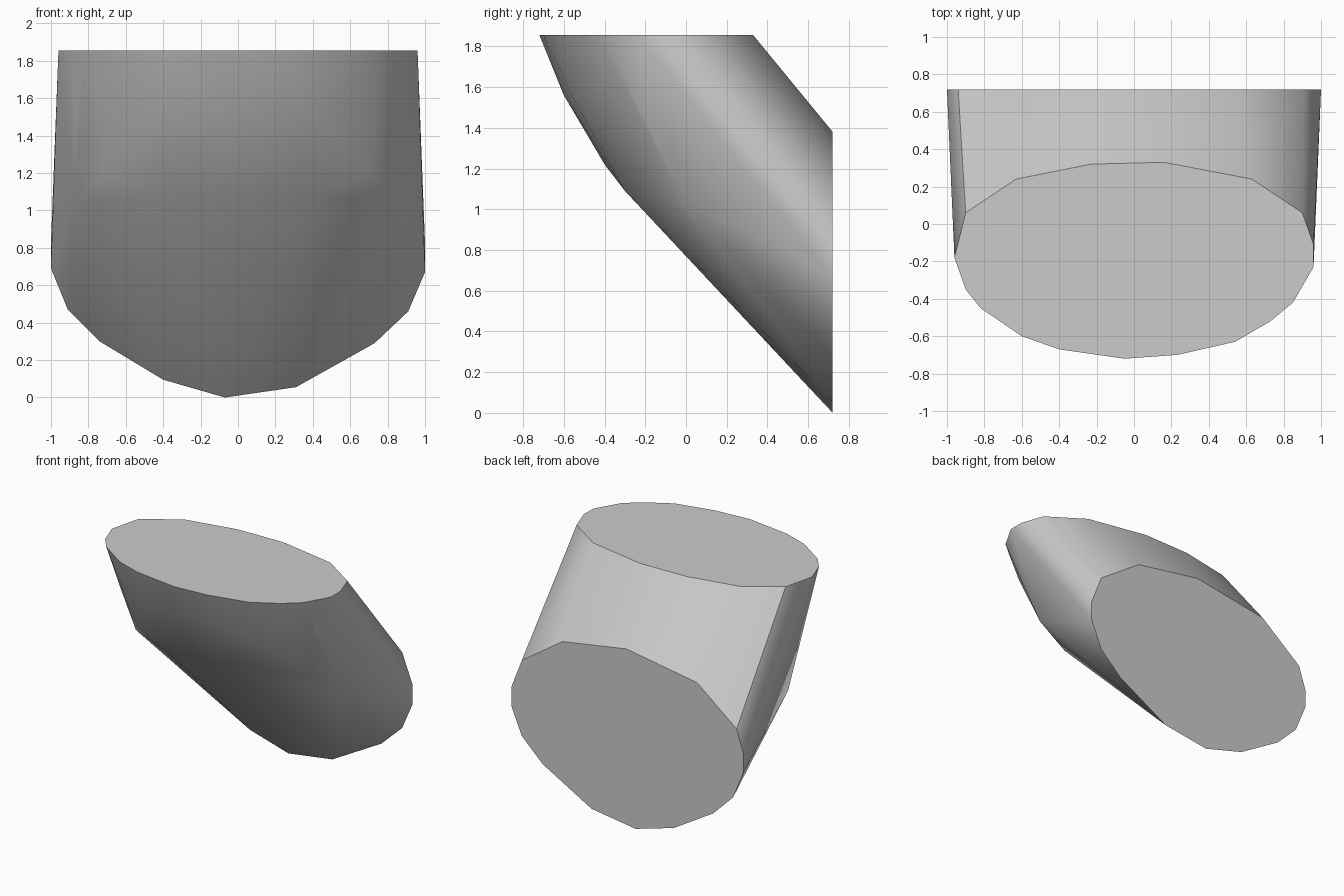
import bpy, bmesh, math

# Remove the default cube only
default_cube = bpy.data.objects.get("Cube")
if default_cube:
    bpy.data.objects.remove(default_cube, do_unlink=True)

TOP_Z, BACK_Y = 1.855, 0.72


def make_material(name, colour):
    material = bpy.data.materials.new(name)
    material.use_nodes = True
    material.diffuse_color = colour
    for node in material.node_tree.nodes:
        if node.type == 'BSDF_PRINCIPLED':
            node.inputs["Base Color"].default_value = colour
    return material


def mirrored(points):
    """Return the points together with their copies across x = 0."""
    return [(side * x, y, z) for x, y, z in points for side in (-1, 1)]


# Outline of the flat cut on top, as x and y
top_outline = [
    (-.96, -.18), (-.9, -.35), (-.82, -.45), (-.6, -.6), (-.4, -.67), (-.05, -.72),
    (.23, -.7), (.54, -.63), (.73, -.52), (.85, -.42), (.96, -.23), (.96, -.11),
    (.9, .06), (.63, .24), (.16, .33), (-.23, .32), (-.63, .24), (-.9, .06)]

# Outline of the flat cut at the back, as x and z
back_outline = [
    (-1, .69), (-.91, .47), (-.74, .3), (-.4, .095), (-.07, 0), (.31, .055),
    (.73, .29), (.91, .46), (1, .67), (1, .82), (.91, 1.05), (.56, 1.29),
    (.01, 1.38), (-.6, 1.28), (-.94, 1.01), (-1, .83)]

# Rounded nose between the two cuts: centre line, then its two flanks
nose_centre = [(0, -.6, 1.56), (0, -.4, 1.22)]
nose_flanks = mirrored([
    (.4, -.55, 1.54), (.4, -.3, 1.09), (.74, -.4, 1.59), (.72, -.2, 1.19),
    (.79, -.22, 1.36), (.87, -.2, 1.42), (.88, 0, 1.02)])

points = [(x, y, TOP_Z) for x, y in top_outline]
points += [(x, BACK_Y, z) for x, z in back_outline]
points += nose_centre + nose_flanks

# Wrap a skin around the outlines and merge the flat cuts into single faces
bm = bmesh.new()
for point in points:
    bm.verts.new(point)
hull = bmesh.ops.convex_hull(bm, input=bm.verts[:], use_existing_faces=False)
loose = [vert for vert in bm.verts if not vert.link_faces]
bmesh.ops.delete(bm, geom=loose, context='VERTS')
bmesh.ops.dissolve_limit(bm, angle_limit=math.radians(1),
                         verts=bm.verts[:], edges=bm.edges[:])
bmesh.ops.recalc_face_normals(bm, faces=bm.faces[:])

mesh = bpy.data.meshes.new("slanted_body")
bm.to_mesh(mesh)
bm.free()

body = bpy.data.objects.new("slanted_body", mesh)
bpy.context.collection.objects.link(body)
mesh.materials.append(make_material("plain grey", (0.6, 0.6, 0.6, 1)))

# Smooth flanks with crisp rims around the cuts
bpy.ops.object.select_all(action='DESELECT')
body.select_set(True)
bpy.context.view_layer.objects.active = body
bpy.ops.object.shade_smooth_by_angle(angle=math.radians(35))
